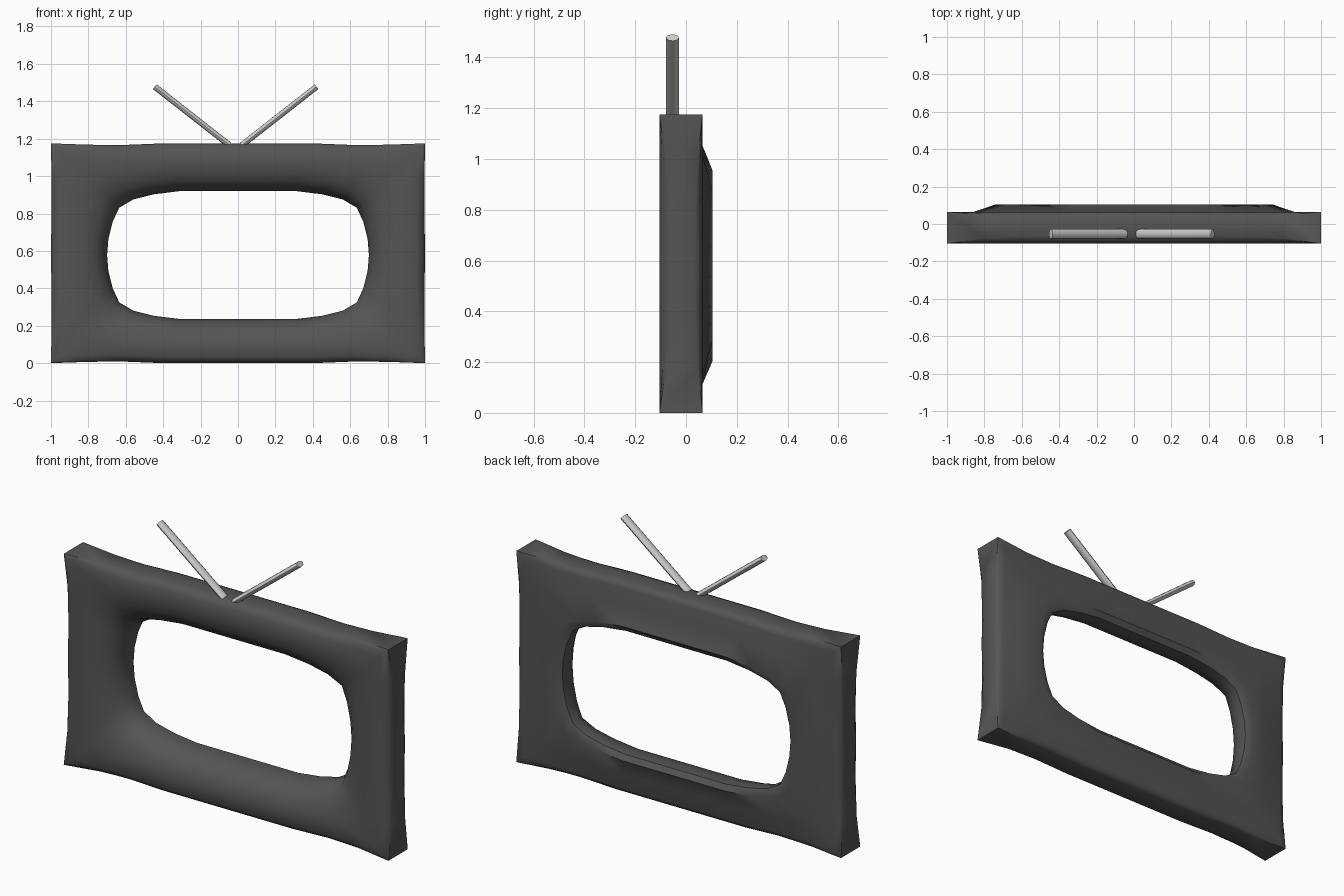
import bpy, bmesh, math
from mathutils import Vector, Matrix

if "Cube" in bpy.data.objects:
    bpy.data.objects.remove(bpy.data.objects["Cube"])


def make_object(name, bm, angle, color):
    bmesh.ops.recalc_face_normals(bm, faces=bm.faces)
    mesh = bpy.data.meshes.new(name)
    bm.to_mesh(mesh)
    bm.free()
    ob = bpy.data.objects.new(name, mesh)
    bpy.context.collection.objects.link(ob)
    mat = bpy.data.materials.new(name + "_material")
    mat.diffuse_color = color
    mat.use_nodes = True
    mat.node_tree.nodes["Principled BSDF"].inputs["Base Color"].default_value = mat.diffuse_color
    mesh.materials.append(mat)
    bpy.ops.object.select_all(action='DESELECT')
    ob.select_set(True)
    bpy.context.view_layer.objects.active = ob
    bpy.ops.object.shade_smooth_by_angle(angle=math.radians(angle))
    return ob


# Quarter stations: outer edge (x, v), hole edge (x, v), roundness (0 at the sharp corner)
QUARTER = [
    ((0.00, 1.0), (0.00, 1.0), 1.0),
    ((0.40, 1.0), (0.31, 1.0), 1.0),
    ((0.62, 0.985), (0.45, 0.95), 0.9),
    ((0.80, 0.988), (0.56, 0.87), 0.6),
    ((1.00, 1.0), (0.635, 0.74), 0.0),
    ((0.997, 0.70), (0.67, 0.52), 0.6),
    ((0.997, 0.34), (0.693, 0.25), 1.0),
    ((1.00, 0.0), (0.70, 0.0), 1.0),
]


def mirrored(points, sx, sz):
    return [((o[0] * sx, o[1] * sz), (h[0] * sx, h[1] * sz), r) for o, h, r in points]


stations = (QUARTER[:-1] + mirrored(QUARTER[:0:-1], 1, -1)
            + mirrored(QUARTER[:-1], -1, -1) + mirrored(QUARTER[:0:-1], -1, 1))


# Cross-section from the outer edge (t=0) to the hole (t=1), front then back
def section(r):
    return [(0.0, -0.105 + 0.045 * r), (0.04, -0.105 + 0.02 * r), (0.14, -0.105),
            (0.45, -0.105), (0.65, -0.092), (0.80, -0.07), (0.92, -0.035),
            (0.98, 0.01), (1.0, 0.045), (0.99, 0.085), (0.87, 0.105),
            (0.48, 0.065), (0.12, 0.065), (0.03, 0.065 - 0.012 * r), (0.0, 0.065 - 0.03 * r)]


# Television frame with its raised back rim
bm = bmesh.new()
rings = []
for outer, hole, r in stations:
    o = Vector((outer[0], 0.5875 + 0.5875 * outer[1]))
    h = Vector((hole[0], 0.578 + 0.342 * hole[1]))
    ring = []
    for t, y in section(r):
        p = o.lerp(h, t)
        ring.append(bm.verts.new((p.x, y, p.y)))
    rings.append(ring)
for i, a in enumerate(rings):
    b = rings[(i + 1) % len(rings)]
    for j in range(len(a)):
        k = (j + 1) % len(a)
        bm.faces.new((a[j], a[k], b[k], b[j]))
make_object("frame", bm, 50, (0.09, 0.09, 0.09, 1))


# Pair of slanted antenna rods with oval section
def antenna(name, base, tip):
    base, tip = Vector(base), Vector(tip)
    d = tip - base
    bm = bmesh.new()
    bmesh.ops.create_cone(bm, cap_ends=True, segments=12, radius1=1, radius2=1, depth=d.length)
    rot = d.to_track_quat('Z', 'Y').to_matrix().to_4x4()
    side = Vector((0, 1, 0))
    z = d.normalized()
    x = side.cross(z)
    rot = Matrix((x, side, z)).transposed().to_4x4()
    scale = Matrix.Diagonal((0.016, 0.025, 1, 1))
    bm.transform(Matrix.Translation((base + tip) / 2) @ rot @ scale)
    make_object(name, bm, 40, (0.8, 0.8, 0.82, 1))


antenna("left_antenna", (-0.045, -0.053, 1.165), (-0.445, -0.053, 1.478))
antenna("right_antenna", (0.02, -0.053, 1.165), (0.42, -0.053, 1.478))
